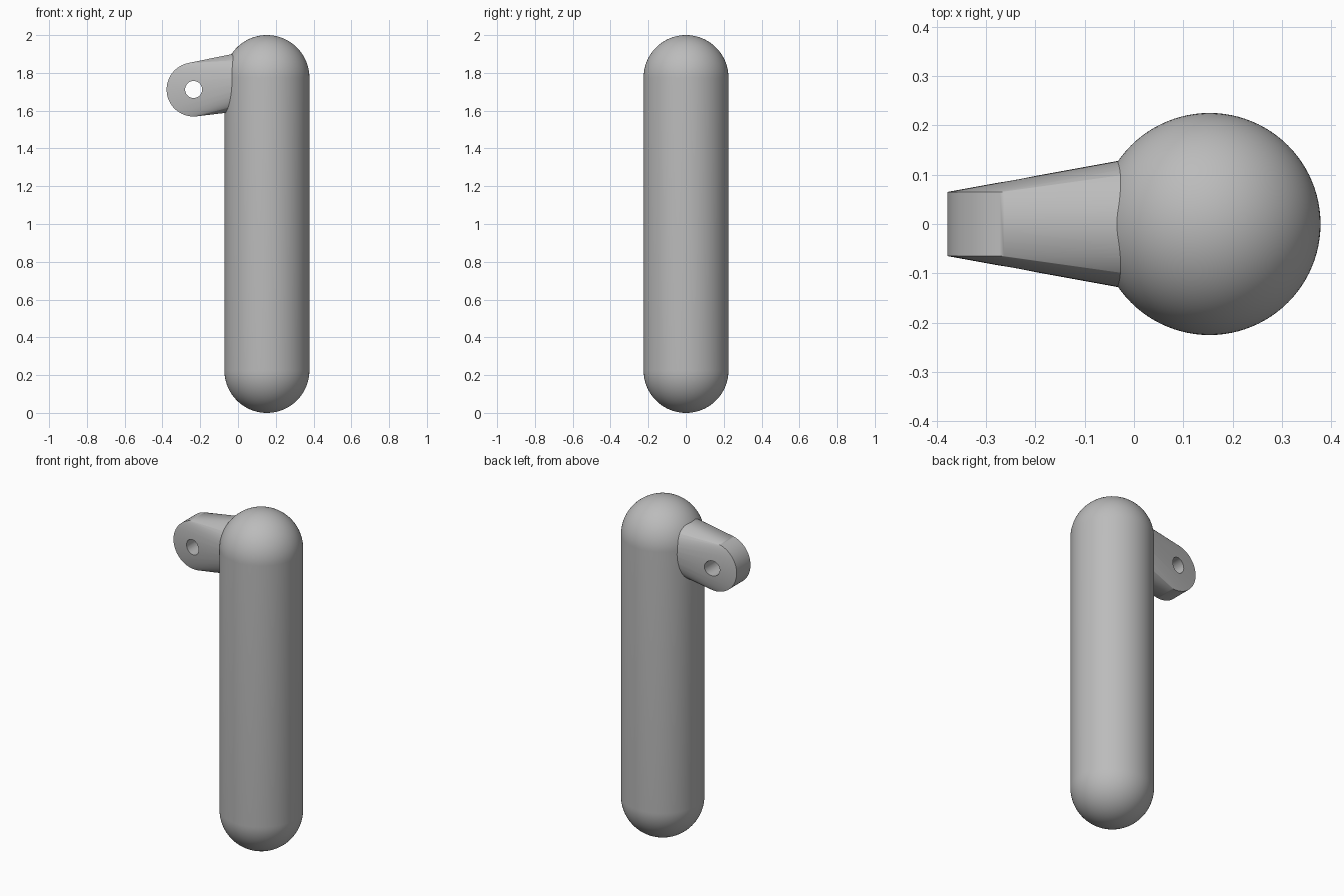
import bpy, bmesh, math
from mathutils import Matrix, Vector

cube = bpy.data.objects.get("Cube")
if cube:
    bpy.data.objects.remove(cube, do_unlink=True)

RADIUS = 0.225
AXIS_X = 0.153
TOP = Vector((AXIS_X, 0, 2 - RADIUS))     # centre of the upper dome
EYE = Vector((-0.235, 0, 1.712))          # centre of the lug hole

grey = bpy.data.materials.new("plain grey")
grey.use_nodes = True
colour = (0.5, 0.5, 0.5, 1)
grey.diffuse_color = colour
grey.node_tree.nodes["Principled BSDF"].inputs["Base Color"].default_value = colour


def make_object(name, bm):
    bmesh.ops.recalc_face_normals(bm, faces=bm.faces)
    mesh = bpy.data.meshes.new(name)
    bm.to_mesh(mesh)
    bm.free()
    mesh.materials.append(grey)
    obj = bpy.data.objects.new(name, mesh)
    bpy.context.collection.objects.link(obj)
    return obj


def select_only(obj):
    bpy.ops.object.select_all(action='DESELECT')
    obj.select_set(True)
    bpy.context.view_layer.objects.active = obj


def add_disc(bm, centre, radius, depth, segments):
    # cylinder lying along y
    place = Matrix.Translation(centre) @ Matrix.Rotation(math.pi / 2, 4, 'X')
    bmesh.ops.create_cone(bm, cap_ends=True, segments=segments, radius1=radius,
                          radius2=radius, depth=depth, matrix=place)


# Capsule body: a sphere pulled apart at its equator
bm = bmesh.new()
bmesh.ops.create_uvsphere(bm, u_segments=96, v_segments=48, radius=RADIUS)
equator = [e for e in bm.edges if all(abs(v.co.z) < 1e-4 for v in e.verts)]
bmesh.ops.split_edges(bm, edges=equator)
for face in bm.faces:
    face.tag = face.calc_center_median().z > 0
upper = {v for f in bm.faces if f.tag for v in f.verts}
for v in bm.verts:
    v.co += Vector((AXIS_X, 0, TOP.z if v in upper else RADIUS))
bmesh.ops.bridge_loops(bm, edges=[e for e in bm.edges if e.is_boundary])
body = make_object("capsule_body", bm)

# Hanging lug: hull stretched from a flat disc to a ball inside the dome
bm = bmesh.new()
add_disc(bm, EYE, 0.143, 0.13, 96)
bmesh.ops.create_uvsphere(bm, u_segments=64, v_segments=32, radius=0.159,
                          matrix=Matrix.Translation(TOP))
hull = bmesh.ops.convex_hull(bm, input=bm.verts[:], use_existing_faces=False)
spare = {g for g in hull["geom_interior"] + hull["geom_unused"]
         if isinstance(g, bmesh.types.BMVert)}
bmesh.ops.delete(bm, geom=list(spare), context='VERTS')
outer = {g for g in hull["geom"] if isinstance(g, bmesh.types.BMFace) and g.is_valid}
bmesh.ops.delete(bm, geom=[f for f in bm.faces if f not in outer], context='FACES')
lug = make_object("hanging_lug", bm)

# Hole through the lug
bm = bmesh.new()
add_disc(bm, EYE, 0.045, 0.6, 48)
cutter = make_object("hole_cutter", bm)
cutter.hide_render = True
cut = lug.modifiers.new("hole", 'BOOLEAN')
cut.operation = 'DIFFERENCE'
cut.solver = 'EXACT'
cut.object = cutter
select_only(lug)
bpy.ops.object.modifier_apply(modifier=cut.name)
bpy.data.objects.remove(cutter, do_unlink=True)

for obj in (body, lug):
    select_only(obj)
    bpy.ops.object.shade_smooth_by_angle(angle=math.radians(30))
